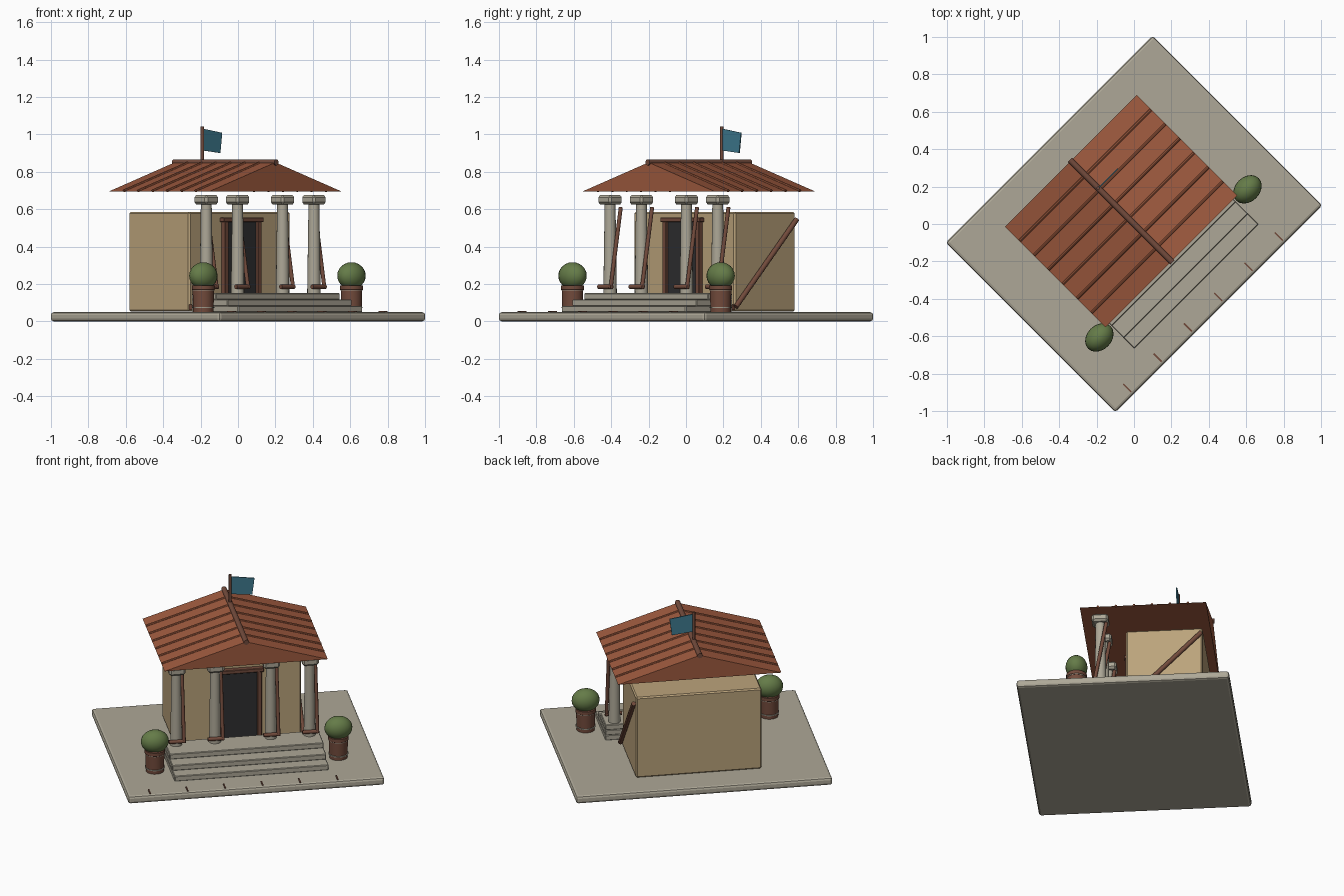
import bpy, bmesh, math
from mathutils import Vector, Matrix

if "Cube" in bpy.data.objects:
    bpy.data.objects.remove(bpy.data.objects["Cube"])

TURN = Matrix.Rotation(math.radians(45), 4, 'Z')   # whole scene sits diagonally


def material(name, rgb):
    m = bpy.data.materials.new(name)
    m.diffuse_color = (*rgb, 1)
    m.use_nodes = True
    m.node_tree.nodes["Principled BSDF"].inputs["Base Color"].default_value = m.diffuse_color
    return m


STONE = material("stone", (0.42, 0.39, 0.31))
WALL = material("tan wall", (0.50, 0.37, 0.20))
ROOF = material("roof red", (0.35, 0.105, 0.05))
WOOD = material("brown wood", (0.17, 0.07, 0.045))
DARK = material("dark door", (0.028, 0.028, 0.03))
LEAF = material("leaf green", (0.13, 0.20, 0.065))
CLOTH = material("blue cloth", (0.05, 0.20, 0.28))


def finish(name, bm, mat, smooth=False):
    bmesh.ops.recalc_face_normals(bm, faces=bm.faces)
    bm.transform(TURN)
    me = bpy.data.meshes.new(name)
    bm.to_mesh(me)
    bm.free()
    me.materials.append(mat)
    ob = bpy.data.objects.new(name, me)
    bpy.context.collection.objects.link(ob)
    if smooth:
        bpy.ops.object.select_all(action='DESELECT')
        ob.select_set(True)
        bpy.context.view_layer.objects.active = ob
        bpy.ops.object.shade_smooth_by_angle(angle=math.radians(35))
    return ob


def box(name, lo, hi, mat, bevel=0.0, segments=1):
    lo, hi = Vector(lo), Vector(hi)
    bm = bmesh.new()
    bmesh.ops.create_cube(bm, size=1)
    bmesh.ops.scale(bm, vec=hi - lo, verts=bm.verts)
    bmesh.ops.translate(bm, vec=(lo + hi) / 2, verts=bm.verts)
    if bevel:
        bmesh.ops.bevel(bm, geom=bm.edges[:], offset=bevel, segments=segments,
                        profile=0.5, affect='EDGES')
    return finish(name, bm, mat)


def rod(name, a, b, r1, mat, r2=None, sides=12):
    a, b = Vector(a), Vector(b)
    d = b - a
    bm = bmesh.new()
    place = Matrix.Translation((a + b) / 2) @ d.to_track_quat('Z', 'Y').to_matrix().to_4x4()
    bmesh.ops.create_cone(bm, cap_ends=True, segments=sides, radius1=r1,
                          radius2=r1 if r2 is None else r2, depth=d.length, matrix=place)
    return finish(name, bm, mat, smooth=True)


def prism(name, points, offset, mat):
    bm = bmesh.new()
    face = bm.faces.new([bm.verts.new(p) for p in points])
    ext = bmesh.ops.extrude_face_region(bm, geom=[face])
    bmesh.ops.translate(bm, vec=offset,
                        verts=[g for g in ext['geom'] if isinstance(g, bmesh.types.BMVert)])
    # extrusion keeps the starting face as the near cap
    return finish(name, bm, mat)


def lathe(name, centre, profile, mat, sides=20):
    bm = bmesh.new()
    rings = [[bm.verts.new((centre[0] + r * math.cos(math.tau * i / sides),
                            centre[1] + r * math.sin(math.tau * i / sides), z))
              for i in range(sides)] for r, z in profile]
    for low, high in zip(rings, rings[1:]):
        for i in range(sides):
            j = (i + 1) % sides
            bm.faces.new((low[i], low[j], high[j], high[i]))
    bm.faces.new(rings[0])
    bm.faces.new(rings[-1])
    return finish(name, bm, mat, smooth=True)


# Ground slab with small joint strips along the front edge
box("ground_slab", (-0.782, -0.641, 0), (0.782, 0.641, 0.05), STONE, 0.015, 2)
for i in range(6):
    u = -0.645 + 0.229 * i
    box("paving_joint", (u - 0.004, -0.625, 0.048), (u + 0.004, -0.565, 0.055), WOOD)

# Front steps
for i, front in enumerate((-0.472, -0.392, -0.302)):
    z = 0.048 + 0.034 * i
    box("step", (-0.47, front, z), (0.47, -0.12, z + 0.035), STONE, 0.004)

# Main room, its front sill and the side brace
box("walls", (-0.383, -0.014, 0.053), (0.383, 0.446, 0.585), WALL, 0.008)
box("wall_sill", (-0.383, -0.035, 0.062), (0.383, -0.012, 0.09), WOOD)
rod("side_brace", (0.397, -0.02, 0.078), (0.397, 0.44, 0.545), 0.014, WOOD)

# Door with frame
box("door", (-0.115, -0.024, 0.09), (0.115, -0.012, 0.535), DARK)
for s in (-1, 1):
    box("door_post", (s * 0.125 - 0.014, -0.042, 0.09), (s * 0.125 + 0.014, -0.01, 0.54), WOOD, 0.003)
box("door_lintel", (-0.15, -0.046, 0.53), (0.15, -0.01, 0.555), WOOD, 0.003)

# Columns with capitals, foot bars and leaning rods
for u in (-0.407, -0.17, 0.17, 0.407):
    v = -0.167
    rod("column", (u, v, 0.15), (u, v, 0.63), 0.036, STONE, 0.029, 16)
    box("capital", (u - 0.05, v - 0.05, 0.625), (u + 0.05, v + 0.05, 0.675), STONE, 0.012)
    rod("foot_bar", (u - 0.05, -0.203, 0.185), (u + 0.05, -0.203, 0.185), 0.012, WOOD)
    rod("leaning_rod", (u + 0.042, -0.205, 0.175), (u + 0.042, -0.128, 0.61), 0.011, WOOD)

# Gabled roof, ridge beam and ribs down both slopes
EAVE, PEAK, HALF, FRONT, BACK = 0.695, 0.85, 0.498, -0.283, 0.477
prism("roof", [(-HALF, FRONT, EAVE), (HALF, FRONT, EAVE), (0, FRONT, PEAK)],
      (0, BACK - FRONT, 0), ROOF)
rod("ridge_beam", (0, FRONT - 0.008, PEAK), (0, BACK + 0.008, PEAK), 0.016, WOOD)
for i in range(1, 7):
    v = FRONT + (BACK - FRONT) * i / 7
    for s in (-1, 1):
        rod("roof_rib", (0, v, PEAK), (s * 0.494, v, EAVE + 0.003), 0.008, ROOF, sides=8)

# Flag on the ridge
rod("flag_pole", (0, 0.27, 0.84), (0, 0.27, 1.042), 0.009, WOOD)
prism("flag", [(0.004, 0.267, 1.03), (0.148, 0.267, 1.008), (0.134, 0.267, 0.9), (0.004, 0.267, 0.914)],
      (0, 0.006, 0), CLOTH)

# Potted round bushes either side of the steps
for s in (-1, 1):
    c = (s * 0.56, -0.298)
    lathe("pot", c, [(0.055, 0.05), (0.058, 0.165), (0.062, 0.17), (0.062, 0.192)], WOOD)
    for z in (0.072, 0.165):
        lathe("pot_band", c, [(0.06, z), (0.061, z + 0.006)], STONE)
    bm = bmesh.new()
    bmesh.ops.create_uvsphere(bm, u_segments=20, v_segments=12, radius=1,
                              matrix=Matrix.Translation((*c, 0.244)) @ Matrix.Diagonal((0.085, 0.066, 0.072, 1)))
    finish("bush", bm, LEAF, smooth=True)
